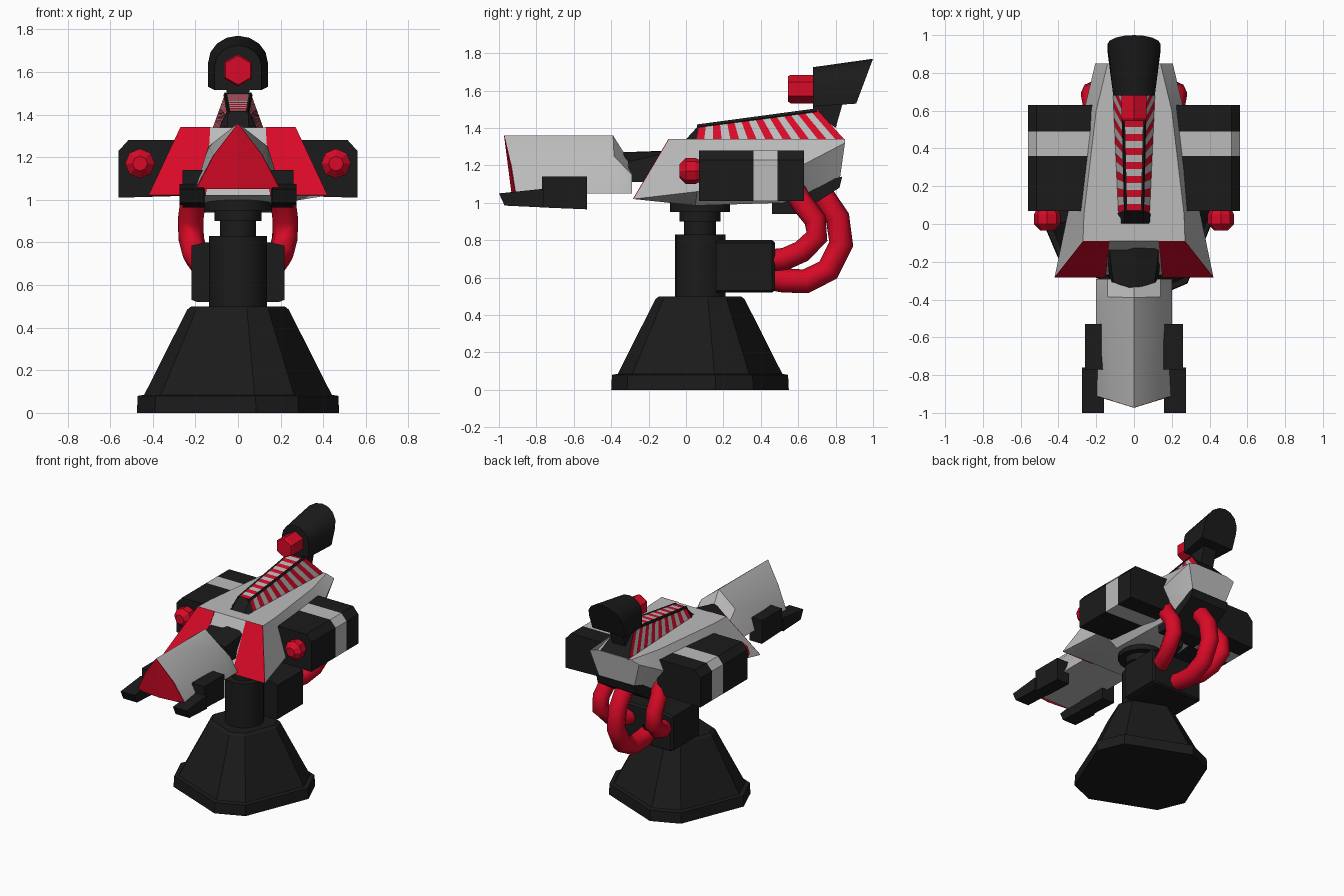
import bpy, bmesh
from math import pi, cos, sin, radians
from mathutils import Vector

if "Cube" in bpy.data.objects:
    bpy.data.objects.remove(bpy.data.objects["Cube"])


def material(name, rgb):
    m = bpy.data.materials.new(name)
    m.diffuse_color = (*rgb, 1)
    m.use_nodes = True
    m.node_tree.nodes["Principled BSDF"].inputs["Base Color"].default_value = m.diffuse_color
    return m


DARK = material("dark", (0.011, 0.011, 0.011))
RED = material("red", (0.69, 0.003, 0.02))
GREY = material("grey", (0.5, 0.5, 0.5))


def build(name, verts, faces, mats, indices=None, mirror=False, smooth=0):
    me = bpy.data.meshes.new(name)
    me.from_pydata([tuple(v) for v in verts], [], faces)
    for m in mats:
        me.materials.append(m)
    for i, k in enumerate(indices or []):
        me.polygons[i].material_index = k
    bm = bmesh.new()
    bm.from_mesh(me)
    bmesh.ops.recalc_face_normals(bm, faces=bm.faces)
    bm.to_mesh(me)
    bm.free()
    if smooth:
        me.shade_smooth()
        me.set_sharp_from_angle(angle=radians(smooth))
    ob = bpy.data.objects.new(name, me)
    bpy.context.collection.objects.link(ob)
    if mirror:
        mod = ob.modifiers.new("Mirror", "MIRROR")
        mod.use_mirror_merge = False
    return ob


def loft(name, rings, mat, mirror=False, smooth=0):
    """Skin equal-sized rings of points and cap both ends."""
    n = len(rings[0])
    faces = [(r * n + i, r * n + (i + 1) % n, (r + 1) * n + (i + 1) % n, (r + 1) * n + i)
             for r in range(len(rings) - 1) for i in range(n)]
    faces += [tuple(range(n)), tuple(range((len(rings) - 1) * n, len(rings) * n))]
    return build(name, [v for r in rings for v in r], faces, [mat], None, mirror, smooth)


def both(half):
    """Close a half section by mirroring it across x = 0."""
    return half + [(-x, y, z) for x, y, z in reversed(half) if x > 0]


def side_profile(name, pts, x0, x1, mat, mirror=False):
    return loft(name, [[(x, y, z) for y, z in pts] for x in (x0, x1)], mat, mirror)


def section(pts, y):
    return [(x, y, z) for x, z in pts]


def turned(name, steps, angles, mat, smooth=0):
    """Stack of (radius, z) rings about the column axis, corners at the given angles."""
    return loft(name, [[(r * cos(radians(a)), 0.075 + r * sin(radians(a)), z) for a in angles]
                       for r, z in steps], mat, smooth=smooth)


def hose(name, path, radius, mirror=False):
    path = [Vector(p) for p in path]
    rings = []
    for i, p in enumerate(path):
        t = (path[min(i + 1, len(path) - 1)] - path[max(i - 1, 0)]).normalized()
        u = (Vector((1, 0, 0)) - t * t.x).normalized()
        v = t.cross(u)
        rings.append([p + radius * (u * cos(pi * k / 4) + v * sin(pi * k / 4)) for k in range(8)])
    return loft(name, rings, RED, mirror, 60)


# Eight-sided pedestal with alternating narrow and wide faces, and swivel column
corners = [q * 90 + a for q in range(4) for a in (10, 36)]
turned("pedestal", [(0.482, 0), (0.478, 0.08), (0.447, 0.085), (0.242, 0.485), (0.222, 0.5)], corners, DARK)
round16 = [i * 22.5 for i in range(16)]
turned("column", [(0.135, 0.49), (0.135, 0.83)], round16, DARK, 40)
turned("swivel_collar", [(0.085, 0.82), (0.085, 0.9), (0.11, 0.9), (0.11, 0.95), (0.16, 0.95), (0.16, 1.02)],
       round16, DARK, 40)

# Chamfered power box behind the column
box = both([(0.15, 0, 0.8), (0.218, 0, 0.785), (0.218, 0, 0.53), (0.19, 0, 0.52)])
loft("power_box", [[(x, y, z) for x, _, z in box] for y in (0.16, 0.46)]
     + [[(x * 0.94, 0.475, 0.655 + (z - 0.655) * 0.92) for x, _, z in box]], DARK)

# Red hoses
hose("centre_hose", [(0, 0.44, 0.6), (0, 0.52, 0.585), (0, 0.64, 0.58), (0, 0.76, 0.64),
                     (0, 0.83, 0.78), (0, 0.81, 0.92), (0, 0.74, 1.02), (0, 0.7, 1.06)], 0.065)
hose("side_hose", [(0.14, 0.44, 0.69), (0.17, 0.53, 0.7), (0.2, 0.62, 0.74), (0.22, 0.7, 0.82),
                   (0.222, 0.69, 0.91), (0.21, 0.62, 1.0), (0.19, 0.57, 1.08)], 0.06, True)
side_profile("hose_clip", [(0.53, 0.69), (0.67, 0.74), (0.69, 0.79), (0.54, 0.73)], 0.12, 0.16, DARK, True)

# Main hull with flared front
loft("hull", [
    both([(0.27, -0.09, 1.34), (0.42, -0.28, 1.02), (0.18, -0.27, 1.02)]),
    both([(0.265, 0.05, 1.34), (0.35, 0.06, 1.06), (0.2, 0.05, 0.985)]),
    both([(0.2, 0.6, 1.34), (0.26, 0.62, 1.2), (0.17, 0.52, 1.0)]),
    both([(0.14, 0.85, 1.34), (0.205, 0.85, 1.32), (0.14, 0.82, 1.11)])], GREY, smooth=35)
cheek = [(0.13, -0.09, 1.34), (0.27, -0.09, 1.34), (0.42, -0.28, 1.02), (0.15, -0.28, 1.02)]
loft("front_cheek", [cheek, [(x, y - 0.003, z + 0.002) for x, y, z in cheek]], RED, True)
side_profile("rear_underblock", [(0.46, 0.94), (0.6, 0.94), (0.82, 1.08), (0.835, 1.14), (0.46, 1.05)],
             -0.16, 0.16, DARK)

# Side pods in three colour slices, with red front lamps
pod = [(0.2, 1.02), (0.2, 1.28), (0.515, 1.28), (0.56, 1.23), (0.56, 1.01)]
for name, y0, y1, mat in (("pod_front", 0.07, 0.36, DARK), ("pod_band", 0.36, 0.49, GREY),
                          ("pod_rear", 0.49, 0.63, DARK)):
    loft(name, [section(pod, y0), section(pod, y1)], mat, True)
loft("pod_lamp", [[(0.46 + r * cos(pi * i / 4), y, 1.17 + r * sin(pi * i / 4)) for i in range(8)]
                  for r, y in ((0.055, 0.08), (0.07, 0.05), (0.07, 0.0), (0.035, -0.035))], RED, True)

# Striped dorsal ridge: alternate red and grey strips on top and both sides
N = 17
verts, faces, idx = [], [], []
for i in range(N + 1):
    t = i / N
    yt, zt, xt = 0.07 + 0.63 * t, 1.415 + 0.085 * t, 0.045 + 0.015 * t
    yb, xb = 0.05 + 0.8 * t, 0.085 + 0.035 * t
    verts += [(-xb, yb, 1.335), (-xt, yt, zt), (xt, yt, zt), (xb, yb, 1.335)]
    if i < N:
        a = i * 4
        for j in range(3):
            faces.append((a + j, a + j + 1, a + j + 5, a + j + 4))
            idx.append(i % 2)
faces += [(0, 1, 2, 3), (N * 4, N * 4 + 1, N * 4 + 2, N * 4 + 3)]
build("striped_ridge", verts, faces, [RED, GREY, DARK], idx + [2, 2])
loft("ridge_rail", [[(x + dx, y, z + dz) for dx, dz in ((-0.01, 0), (0.0, 0.005), (0.007, -0.008), (0, -0.02))]
                    for x, y, z in ((0.046, 0.06, 1.414), (0.061, 0.7, 1.5))], DARK, True)
loft("ridge_nose", [both([(0.085, 0.0, 1.335), (0.05, 0.005, 1.345)]),
                    both([(0.09, 0.055, 1.335), (0.05, 0.072, 1.418)])], DARK)

# Sensor head on top: arched hood that widens to the rear, with a hexagonal red lens


def arch(w, z0, z1, y_bottom, y_top):
    spring = z1 - w * 0.9
    pts = [(-w, z0)] + [(-w * cos(pi * i / 8), spring + (z1 - spring) * sin(pi * i / 8))
                        for i in range(9)] + [(w, z0)]
    return [(x, y_bottom + (y_top - y_bottom) * (z - z0) / (z1 - z0), z) for x, z in pts]


loft("sensor_hood", [arch(0.11, 1.515, 1.725, 0.68, 0.68), arch(0.14, 1.53, 1.77, 0.91, 1.0)], DARK, smooth=35)
side_profile("sensor_neck", [(0.68, 1.49), (0.68, 1.53), (0.84, 1.54), (0.8, 1.4), (0.72, 1.46)],
             -0.055, 0.055, DARK)
loft("sensor_lens", [[(r * sin(pi * i / 3), y, 1.608 + r * cos(pi * i / 3)) for i in range(6)]
                     for r, y in ((0.068, 0.545), (0.076, 0.56), (0.076, 0.69))], RED)

# Dark barrel joint between hull and muzzle
loft("barrel_joint", [both([(0, -0.345, 1.27), (0.11, -0.31, 1.22), (0.13, -0.3, 1.11)]),
                      both([(0, -0.06, 1.28), (0.14, -0.06, 1.275), (0.15, -0.06, 1.11)])], DARK)

# Wedge-shaped muzzle shroud with red face
front = [(0, -0.97, 1.36), (0.115, -0.935, 1.21), (0.2, -0.91, 1.05)]
loft("muzzle_shroud", [
    both(front),
    both([(0, -0.39, 1.36), (0.14, -0.385, 1.25), (0.2, -0.37, 1.05)]),
    both([(0, -0.29, 1.2), (0.14, -0.29, 1.15), (0.2, -0.29, 1.05)])], GREY, smooth=35)
face = front + [(0, -0.93, 1.05)]
loft("muzzle_face", [face, [(x * 0.98, y - 0.003, z) for x, y, z in face]], RED, True)

# Stepped prongs under the muzzle
side_profile("prong_rear", [(-0.77, 1.14), (-0.53, 1.14), (-0.53, 0.965), (-0.77, 0.975)], 0.155, 0.26, DARK, True)
side_profile("prong_tip", [(-1.0, 1.05), (-0.76, 1.075), (-0.76, 0.975), (-0.97, 0.985)], 0.16, 0.275, DARK, True)
